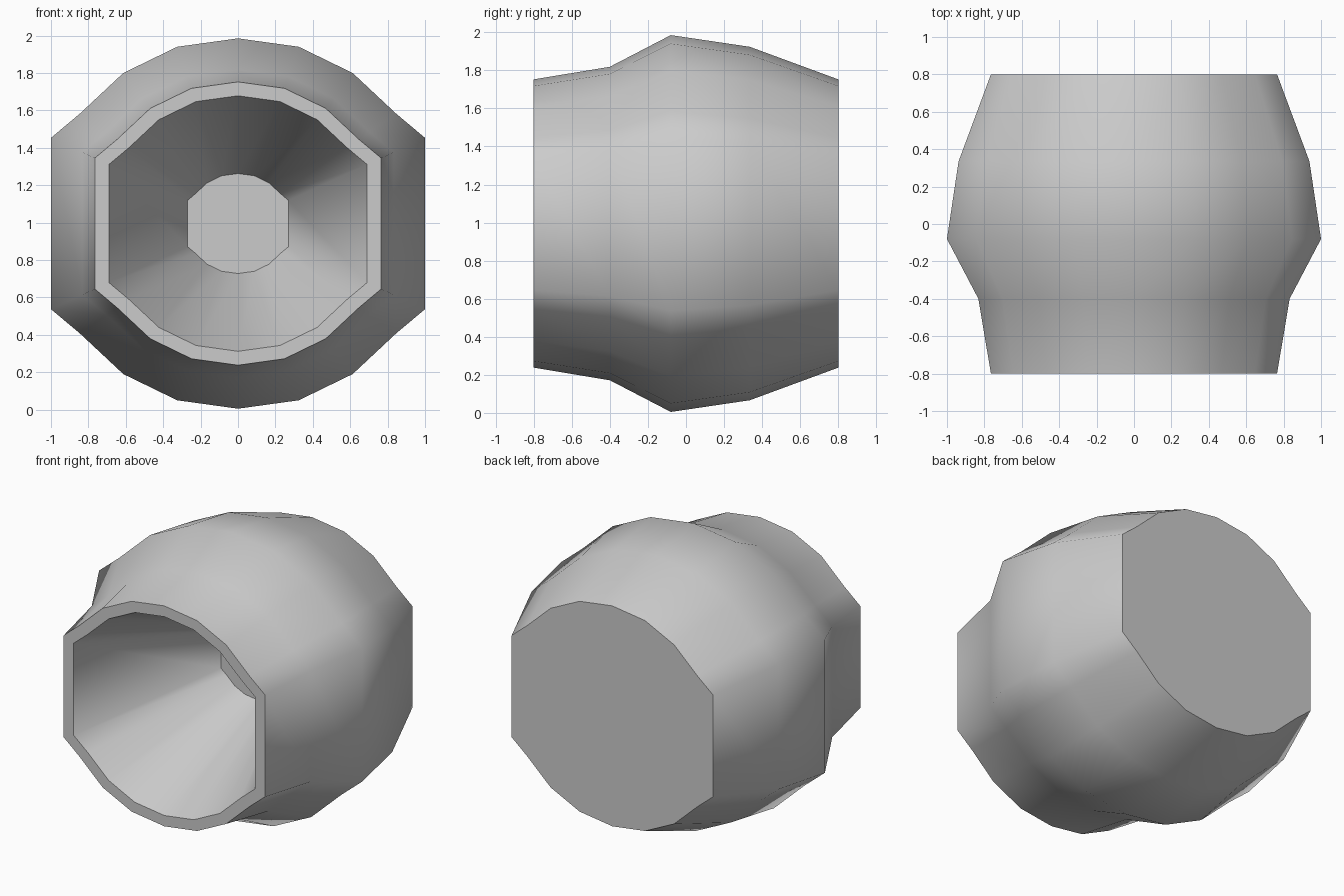
import bpy, bmesh

if "Cube" in bpy.data.objects:
    bpy.data.objects.remove(bpy.data.objects["Cube"])

# Upper-right quarter of the cross-section (x, z from axis), mirrored into a full loop
quarter = [(0, 0.99), (0.325, 0.945), (0.613, 0.805), (0.845, 0.588), (1.0, 0.458)]
right = quarter + [(x, -z) for x, z in reversed(quarter)]
section = right + [(-x, z) for x, z in reversed(right[1:-1])]
AXIS_Z = 0.995

# Stations (y, scale): pocket floor, inner rim, outer rim, bulging body, back end
stations = [(0.2, 0.27), (-0.8, 0.69), (-0.8, 0.765), (-0.4, 0.832),
            (-0.08, 1.0), (0.335, 0.938), (0.8, 0.765)]

bm = bmesh.new()
rings = [[bm.verts.new((x * s, y, AXIS_Z + z * s)) for x, z in section]
         for y, s in stations]

# Skin between neighbouring rings; the rim stays flat
n = len(section)
for k, (a, b) in enumerate(zip(rings, rings[1:])):
    for i in range(n):
        j = (i + 1) % n
        f = bm.faces.new((a[i], a[j], b[j], b[i]))
        f.smooth = k != 1

# Pocket floor and back cap
bm.faces.new(rings[0])
bm.faces.new(rings[-1])
bmesh.ops.recalc_face_normals(bm, faces=bm.faces)

# Crisp edges around the rim, pocket floor and back cap
for k in (0, 1, 2, len(rings) - 1):
    for i in range(n):
        bm.edges.get((rings[k][i], rings[k][(i + 1) % n])).smooth = False

mesh = bpy.data.meshes.new("hollow_barrel")
bm.to_mesh(mesh)
bm.free()
barrel = bpy.data.objects.new("hollow_barrel", mesh)
bpy.context.collection.objects.link(barrel)
